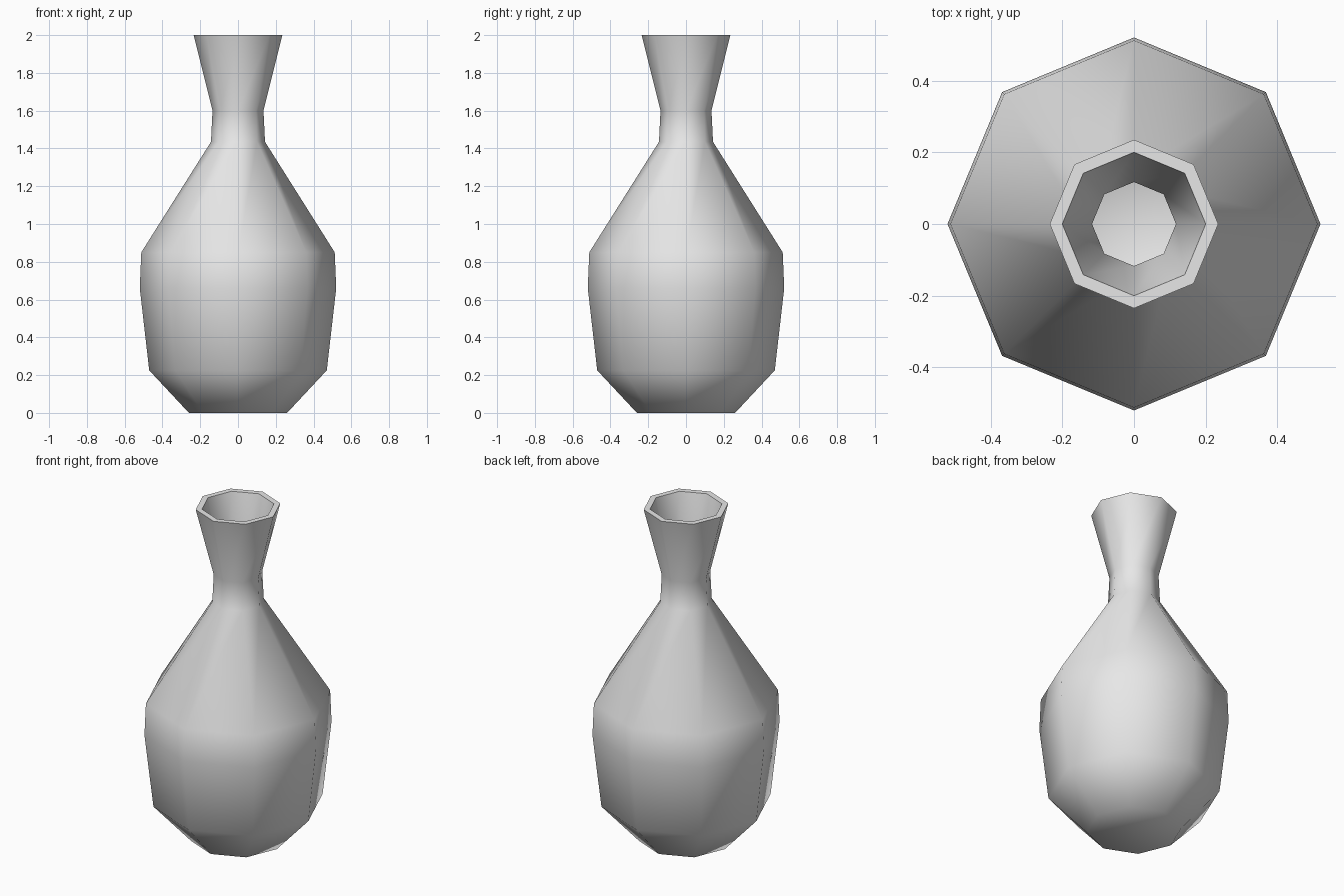
import bpy, bmesh
from math import cos, sin, tau, radians

cube = bpy.data.objects.get("Cube")
if cube:
    bpy.data.objects.remove(cube, do_unlink=True)

SIDES = 8

# Pale grey clay
clay = bpy.data.materials.new("pale_grey_clay")
clay.use_nodes = True
clay.diffuse_color = (0.8, 0.8, 0.8, 1)
clay.node_tree.nodes["Principled BSDF"].inputs["Base Color"].default_value = (0.8, 0.8, 0.8, 1)

# Wall profile (radius, height): outside from foot to lip, then inside down to the floor
outside = [(0.26, 0), (0.47, 0.225), (0.52, 0.66), (0.512, 0.85),
           (0.143, 1.435), (0.135, 1.6), (0.235, 2)]
inside = [(0.2, 2), (0.117, 1.6), (0.117, 1.45), (0.475, 0.84),
          (0.48, 0.66), (0.435, 0.24), (0.24, 0.04)]


def lathe(name, profile):
    """Turn a profile around z and close both ends with flat caps."""
    bm = bmesh.new()
    rings = [[bm.verts.new((r * cos(tau * i / SIDES), r * sin(tau * i / SIDES), z))
              for i in range(SIDES)] for r, z in profile]
    for low, high in zip(rings, rings[1:]):
        for i in range(SIDES):
            j = (i + 1) % SIDES
            bm.faces.new((low[i], low[j], high[j], high[i]))
    bm.faces.new(rings[0][::-1])
    bm.faces.new(rings[-1])
    mesh = bpy.data.meshes.new(name)
    bm.to_mesh(mesh)
    bm.free()
    mesh.materials.append(clay)
    obj = bpy.data.objects.new(name, mesh)
    bpy.context.collection.objects.link(obj)
    return obj


# Hollow vase, soft over the body and crisp at the lip
vase = lathe("vase", outside + inside)
bpy.ops.object.select_all(action="DESELECT")
vase.select_set(True)
bpy.context.view_layer.objects.active = vase
bpy.ops.object.shade_smooth_by_angle(angle=radians(65))
